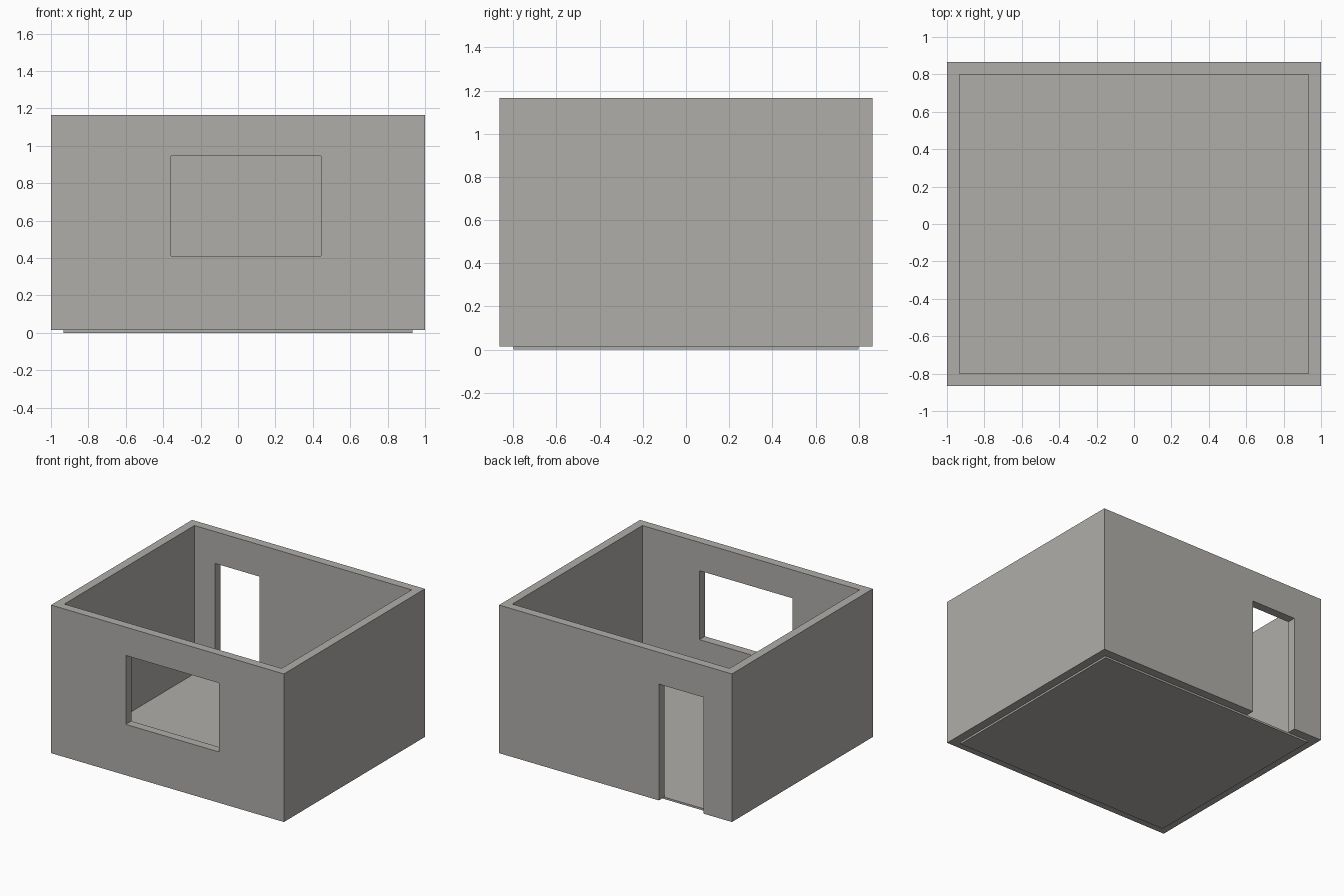
import bpy
import bmesh

default_cube = bpy.data.objects.get("Cube")
if default_cube:
    bpy.data.objects.remove(default_cube, do_unlink=True)

# Overall dimensions
HALF_X, HALF_Y = 1.0, 0.865
WALL = 0.067
BASE, TOP = 0.015, 1.165

plaster = bpy.data.materials.new("warm_grey_plaster")
GREY = (0.43, 0.42, 0.40, 1.0)
plaster.diffuse_color = GREY
plaster.use_nodes = True
plaster.node_tree.nodes["Principled BSDF"].inputs["Base Color"].default_value = GREY


def box(name, xs, ys, zs):
    """Box spanning the given x, y and z ranges."""
    bm = bmesh.new()
    bmesh.ops.create_cube(bm, size=1)
    for v in bm.verts:
        v.co = [r[0] if c < 0 else r[1] for c, r in zip(v.co, (xs, ys, zs))]
    mesh = bpy.data.meshes.new(name)
    bm.to_mesh(mesh)
    bm.free()
    mesh.materials.append(plaster)
    obj = bpy.data.objects.new(name, mesh)
    bpy.context.collection.objects.link(obj)
    return obj


def cut(target, cutter):
    """Subtract the cutter from the target, then discard the cutter."""
    cutter.hide_render = True
    mod = target.modifiers.new(cutter.name, 'BOOLEAN')
    mod.operation = 'DIFFERENCE'
    mod.solver = 'EXACT'
    mod.object = cutter
    bpy.context.view_layer.update()
    graph = bpy.context.evaluated_depsgraph_get()
    result = bpy.data.meshes.new_from_object(target.evaluated_get(graph))
    target.modifiers.clear()
    target.data = result
    bpy.data.objects.remove(cutter, do_unlink=True)


inner_x, inner_y = HALF_X - WALL, HALF_Y - WALL

# Four walls as one ring, open at the top
walls = box("walls", (-HALF_X, HALF_X), (-HALF_Y, HALF_Y), (BASE, TOP))
cut(walls, box("room_cutter", (-inner_x, inner_x), (-inner_y, inner_y), (-1, 2)))

# Window in the front wall, door in the back wall
cut(walls, box("window_cutter", (-0.358, 0.444), (-1, -0.6), (0.41, 0.945)))
cut(walls, box("door_cutter", (-0.755, -0.373), (0.6, 1), (-0.1, 0.918)))

# Floor slab between the walls, reaching slightly below them
box("floor", (-inner_x, inner_x), (-inner_y, inner_y), (0, BASE))
